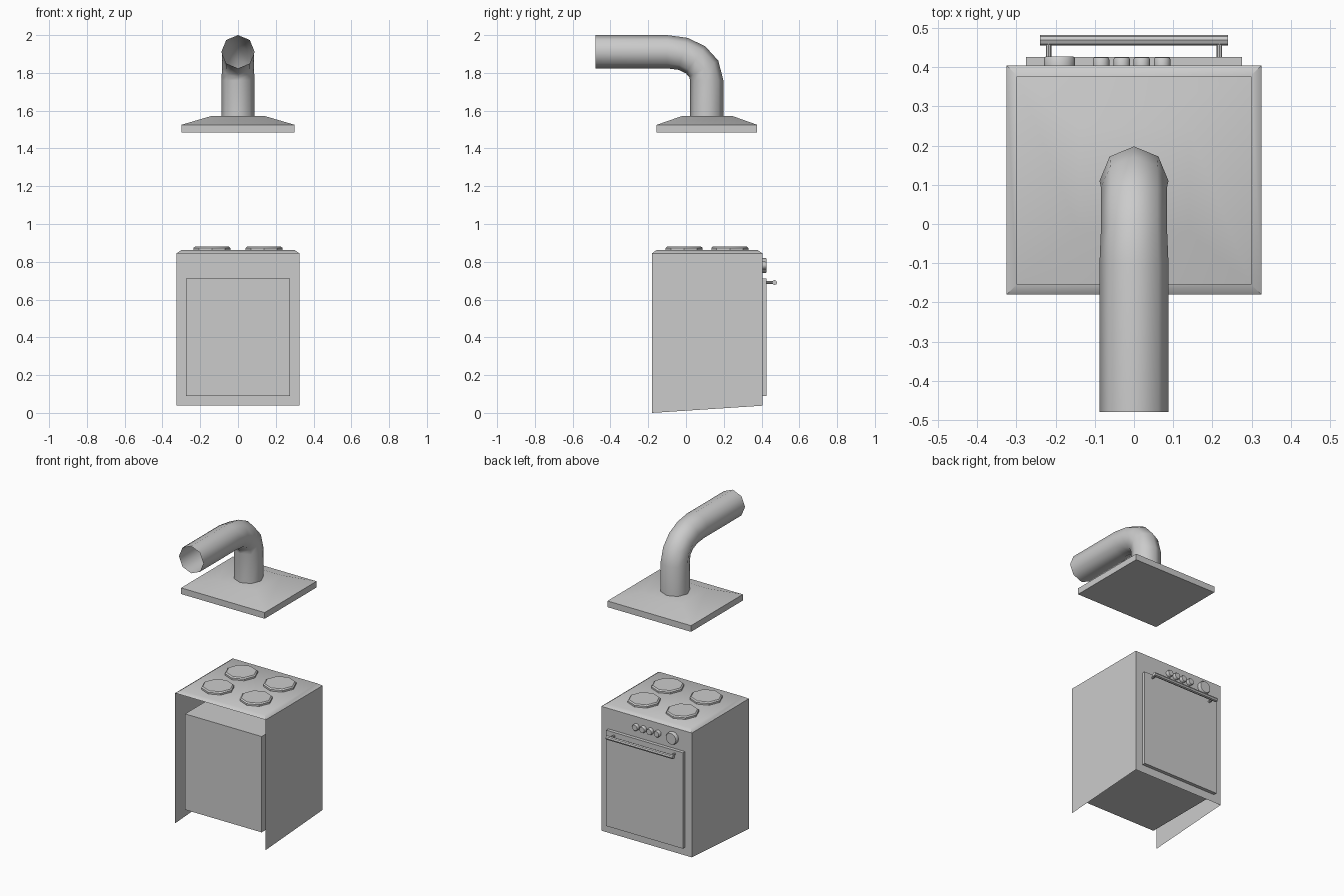
import bpy
import bmesh
import math
from mathutils import Vector, Matrix

cube = bpy.data.objects.get("Cube")
if cube:
    bpy.data.objects.remove(cube)

# single enamel grey
grey = bpy.data.materials.new("enamel grey")
grey.use_nodes = True
COLOUR = (0.6, 0.6, 0.6, 1)
grey.diffuse_color = COLOUR
grey.node_tree.nodes["Principled BSDF"].inputs["Base Color"].default_value = COLOUR


def finish(name, bm, angle=40):
    mesh = bpy.data.meshes.new(name)
    bm.to_mesh(mesh)
    bm.free()
    mesh.materials.append(grey)
    ob = bpy.data.objects.new(name, mesh)
    bpy.context.collection.objects.link(ob)
    bpy.ops.object.select_all(action='DESELECT')
    ob.select_set(True)
    bpy.context.view_layer.objects.active = ob
    bpy.ops.object.shade_smooth_by_angle(angle=math.radians(angle))
    return ob


def loft(name, rings, cap_start=False, cap_end=False, angle=40):
    """Skin a list of equal-length closed rings."""
    bm = bmesh.new()
    loops = [[bm.verts.new(p) for p in ring] for ring in rings]
    for a, b in zip(loops, loops[1:]):
        for i in range(len(a)):
            j = (i + 1) % len(a)
            bm.faces.new((a[i], a[j], b[j], b[i]))
    if cap_start:
        bm.faces.new(loops[0][::-1])
    if cap_end:
        bm.faces.new(loops[-1])
    return finish(name, bm, angle)


def rect(x0, x1, y0, y1, z):
    return [(x0, y0, z), (x1, y0, z), (x1, y1, z), (x0, y1, z)]


def disc(name, centre, axis, sections, sides):
    """Turned part: sections are (distance along axis, radius)."""
    rot = Vector((0, 0, 1)).rotation_difference(Vector(axis)).to_matrix()
    rings = []
    for h, r in sections:
        rings.append([Vector(centre) + rot @ Vector((
            r * math.cos(math.tau * i / sides),
            r * math.sin(math.tau * i / sides), h)) for i in range(sides)])
    return loft(name, rings, True, True)


# Cooker casing: three walls and a top, open at the back and underneath
W, BACK, FRONT, TOP = 0.325, -0.18, 0.404, 0.845
bm = bmesh.new()
low = [bm.verts.new(p) for p in ((-W, BACK, 0), (W, BACK, 0),
                                 (W, FRONT, 0.038), (-W, FRONT, 0.038))]
rim = [bm.verts.new(p) for p in rect(-W, W, BACK, FRONT, TOP)]
hob = [bm.verts.new(p) for p in rect(-0.3, 0.3, -0.155, 0.38, 0.862)]
for i in range(4):
    j = (i + 1) % 4
    if i:                                   # the back side stays open
        bm.faces.new((low[i], low[j], rim[j], rim[i]))
    bm.faces.new((rim[i], rim[j], hob[j], hob[i]))
bm.faces.new(hob)
finish("cooker_casing", bm)

# Oven box with the door as its front face
loft("oven_box_and_door", [rect(-0.275, 0.275, -0.15, 0.426, 0.09),
                           rect(-0.275, 0.275, -0.15, 0.426, 0.712)], True, True)

# Hotplates
for x in (-0.138, 0.138):
    for y in (-0.01, 0.232):
        disc("hotplate", (x, y, 0.86), (0, 0, 1),
             [(0, 0.098), (0.013, 0.098), (0.02, 0.09)], 8)

# Control knobs and timer dial
for x in (-0.084, -0.031, 0.02, 0.072):
    disc("control_knob", (x, 0.4, 0.78), (0, 1, 0),
         [(0, 0.021), (0.02, 0.021), (0.025, 0.018)], 12)
disc("timer_dial", (-0.19, 0.4, 0.78), (0, 1, 0),
     [(0, 0.04), (0.022, 0.04), (0.027, 0.036)], 12)

# Door handle bar on two posts
disc("door_handle", (-0.24, 0.469, 0.69), (1, 0, 0), [(0, 0.013), (0.48, 0.013)], 8)
for x in (-0.218, 0.218):
    disc("handle_post", (x, 0.42, 0.69), (0, 1, 0), [(0, 0.007), (0.045, 0.007)], 8)

# Extractor hood: shallow slab rising to a flat top
loft("extractor_hood", [rect(-0.3, 0.3, -0.155, 0.377, 1.485),
                        rect(-0.3, 0.3, -0.155, 0.377, 1.525),
                        rect(-0.14, 0.14, -0.02, 0.245, 1.572)], True, True)

# Flue pipe: octagon swept up, round a bend and out, open at the far end
p0, p1, p2, p3 = [Vector(p) for p in ((0, 0.11, 1.76), (0, 0.11, 1.85),
                                      (0, 0.02, 1.912), (0, -0.10, 1.912))]
path = [(Vector((0, 0.11, 1.56)), 0.0, 1.0)]
for k in range(5):
    t = k / 4
    s = 1 - t
    pos = s**3 * p0 + 3 * s*s*t * p1 + 3 * s*t*t * p2 + t**3 * p3
    tan = s*s * (p1 - p0) + 2 * s*t * (p2 - p1) + t*t * (p3 - p2)
    path.append((pos, math.atan2(-tan.y, tan.z), 1.0 if k in (0, 4) else 0.96))
path.append((Vector((0, -0.48, 1.912)), math.pi / 2, 1.0))
rings = []
for pos, tilt, k in path:
    rot = Matrix.Rotation(tilt, 3, 'X')
    rings.append([pos + rot @ Vector((0.088 * k * math.cos(math.tau * i / 8),
                                      0.088 * math.sin(math.tau * i / 8), 0))
                  for i in range(8)])
loft("flue_pipe", rings, angle=60)
